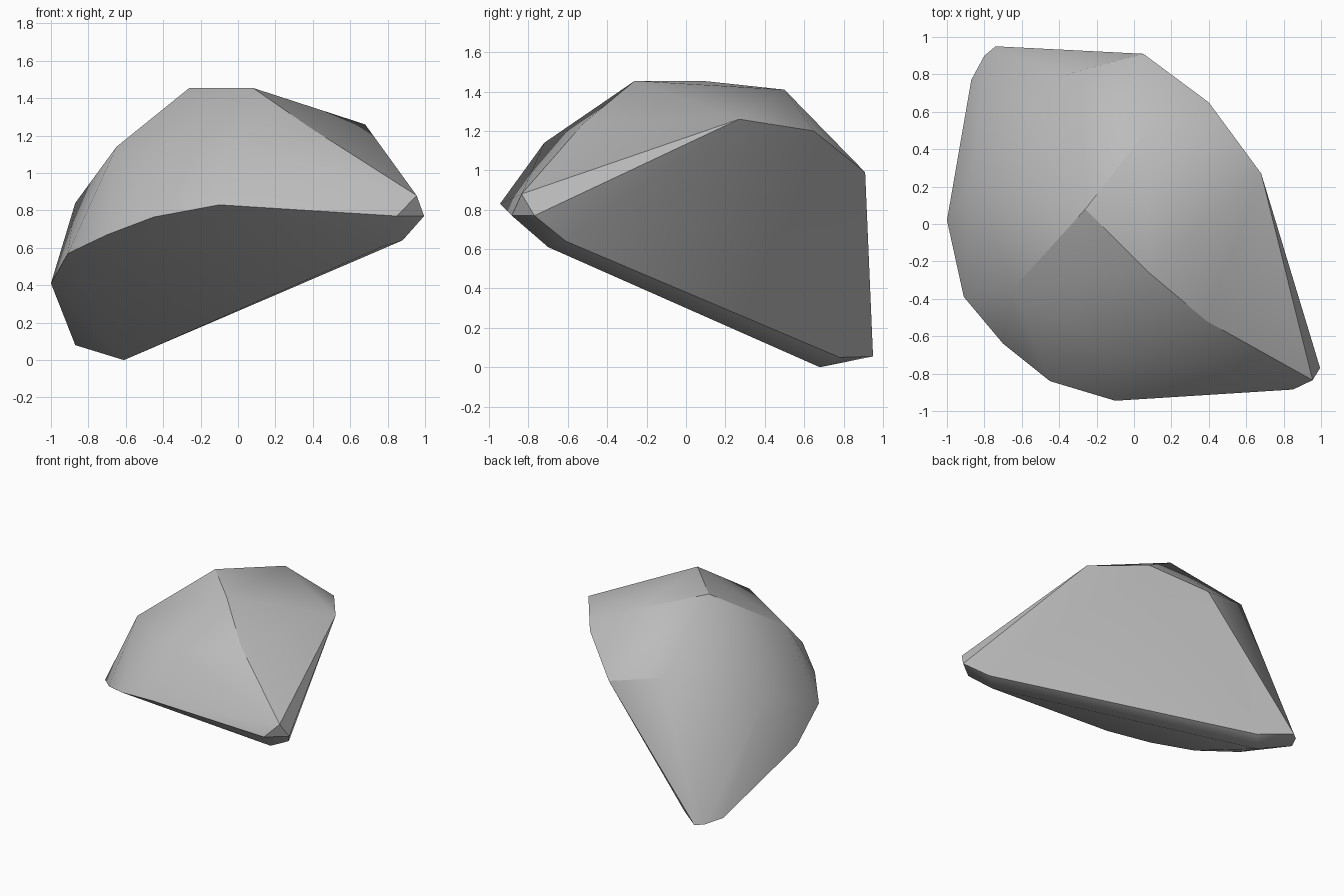
import bpy, bmesh
from math import radians

# Remove the default cube
cube = bpy.data.objects.get("Cube")
if cube:
    bpy.data.objects.remove(cube, do_unlink=True)


def flat_material(name, colour):
    material = bpy.data.materials.new(name)
    material.use_nodes = True
    material.diffuse_color = colour
    shader = material.node_tree.nodes["Principled BSDF"]
    shader.inputs["Base Color"].default_value = colour
    return material


def chiselled_stone(name, corner_groups, material):
    """Wrap a convex skin around groups of corners and merge its flat facets."""
    bm = bmesh.new()
    for group in corner_groups:
        for corner in group:
            bm.verts.new(corner)
    hull = bmesh.ops.convex_hull(bm, input=bm.verts[:])
    buried = {item for item in hull["geom_interior"] + hull["geom_unused"]
              if isinstance(item, bmesh.types.BMVert)}
    bmesh.ops.delete(bm, geom=list(buried), context="VERTS")
    bmesh.ops.dissolve_limit(bm, angle_limit=radians(2),
                             verts=bm.verts[:], edges=bm.edges[:])
    bmesh.ops.recalc_face_normals(bm, faces=bm.faces[:])
    mesh = bpy.data.meshes.new(name)
    bm.to_mesh(mesh)
    bm.free()
    mesh.materials.append(material)
    stone = bpy.data.objects.new(name, mesh)
    bpy.context.collection.objects.link(stone)
    return stone


# Crest: the high ridge and the shoulder below it
crest = [(.08, -.26, 1.455), (-.26, .08, 1.455), (.07, .5, 1.41),
         (.39, -.52, 1.24), (-.06, -.72, 1.14), (-.65, -.35, 1.14)]

# Back shoulder: upper rim of the big split face, running round to the left
back_shoulder = [(.68, .27, 1.26), (.4, .65, 1.2), (.05, .91, .99),
                 (-.36, .8, 1.08), (-.87, .23, .84)]

# Front rim: the curved edge above the undercut
front_rim = [(-.1, -.945, .83), (-.45, -.84, .765), (-.7, -.64, .67),
             (-.91, -.39, .57), (-1, .02, .41)]

# Nose: the small blunt point at the front corner
nose = [(.955, -.835, .88), (.995, -.77, .77), (.85, -.885, .77),
        (.88, -.61, .64), (.78, -.7, .61)]

# Foot: the low corner the stone rests on
foot = [(-.74, .95, .055), (-.8, .9, .06), (-.87, .77, .08),
        (-.61, .68, 0), (-.53, .78, .05)]

grey = flat_material("stone grey", (.5, .5, .5, 1))
rock = chiselled_stone("rock", (crest, back_shoulder, front_rim, nose, foot), grey)

# Soft facets with crisp main edges
bpy.ops.object.select_all(action="DESELECT")
rock.select_set(True)
bpy.context.view_layer.objects.active = rock
bpy.ops.object.shade_smooth_by_angle(angle=radians(30))
